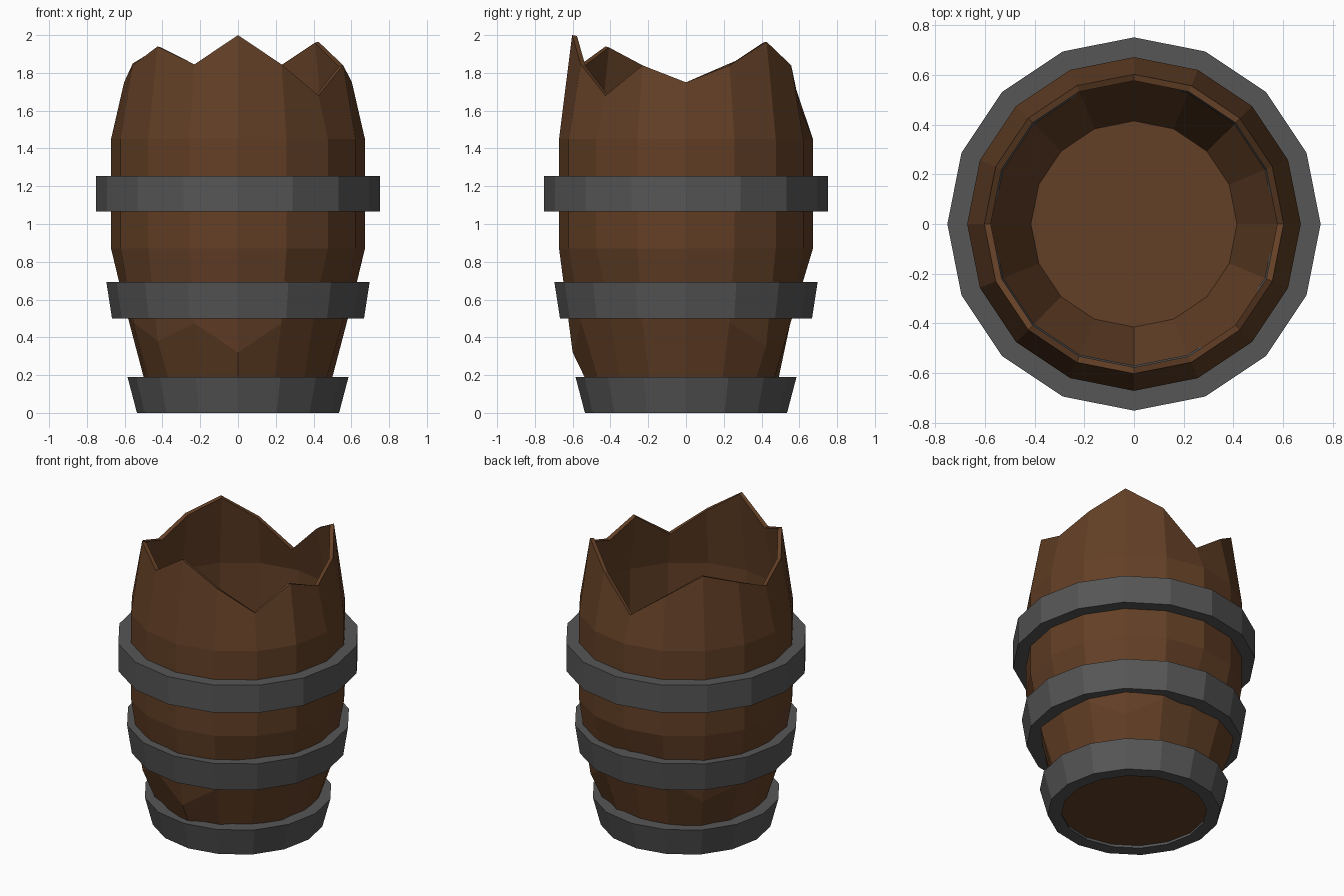
import bpy, bmesh
from math import cos, sin, pi

if "Cube" in bpy.data.objects:
    bpy.data.objects.remove(bpy.data.objects["Cube"])

SIDES = 16


def material(name, rgb):
    m = bpy.data.materials.new(name)
    m.diffuse_color = (*rgb, 1)
    m.use_nodes = True
    m.node_tree.nodes["Principled BSDF"].inputs["Base Color"].default_value = m.diffuse_color
    return m


WOOD = material("brown wood", (0.124, 0.050, 0.019))
IRON = material("dark iron", (0.093, 0.093, 0.093))


def lathe(name, rings, mat, closed=False, caps=()):
    """Rings are (radius, height); height may be a list with one value per side."""
    bm = bmesh.new()
    loops = []
    for r, z in rings:
        zs = z if isinstance(z, list) else [z] * SIDES
        loops.append([bm.verts.new((r * cos(2 * pi * k / SIDES), r * sin(2 * pi * k / SIDES), zs[k]))
                      for k in range(SIDES)])
    pairs = list(zip(loops, loops[1:]))
    if closed:
        pairs.append((loops[-1], loops[0]))
    for a, b in pairs:
        for k in range(SIDES):
            n = (k + 1) % SIDES
            bm.faces.new((a[k], a[n], b[n], b[k]))
    for i in caps:
        bm.faces.new(loops[i])
    bmesh.ops.recalc_face_normals(bm, faces=bm.faces[:])
    me = bpy.data.meshes.new(name)
    bm.to_mesh(me)
    bm.free()
    me.materials.append(mat)
    ob = bpy.data.objects.new(name, me)
    bpy.context.collection.objects.link(ob)
    return ob


# Jagged broken rim, counter-clockwise from +x; the lower stave bend mirrors it
rim = [1.75, 1.84, 1.965, 1.84, 1.62, 1.79, 1.93, 1.85,
       1.75, 1.84, 1.94, 1.845, 2.0, 1.845, 1.68, 1.84]
bend = [2.32 - z for z in rim]

# Barrel shell: outside from bottom to rim, then inside down to the floor
lathe("barrel_staves", [
    (0.455, 0.02), (0.60, bend), (0.672, 0.87), (0.672, 1.45), (0.603, rim),
    (0.577, [z - 0.005 for z in rim]), (0.645, 1.45), (0.645, 0.87), (0.575, bend), (0.415, 0.06),
], WOOD, caps=(0, -1))

# Iron hoops: bottom z, top z, outer radii and inner radii (bottom, top)
hoops = {
    "bottom_hoop": (0.0, 0.19, 0.535, 0.585, 0.45, 0.495),
    "middle_hoop": (0.50, 0.693, 0.667, 0.697, 0.57, 0.61),
    "upper_hoop": (1.067, 1.255, 0.752, 0.752, 0.655, 0.655),
}
for name, (z0, z1, o0, o1, i0, i1) in hoops.items():
    lathe(name, [(o0, z0), (o1, z1), (i1, z1), (i0, z0)], IRON, closed=True)
